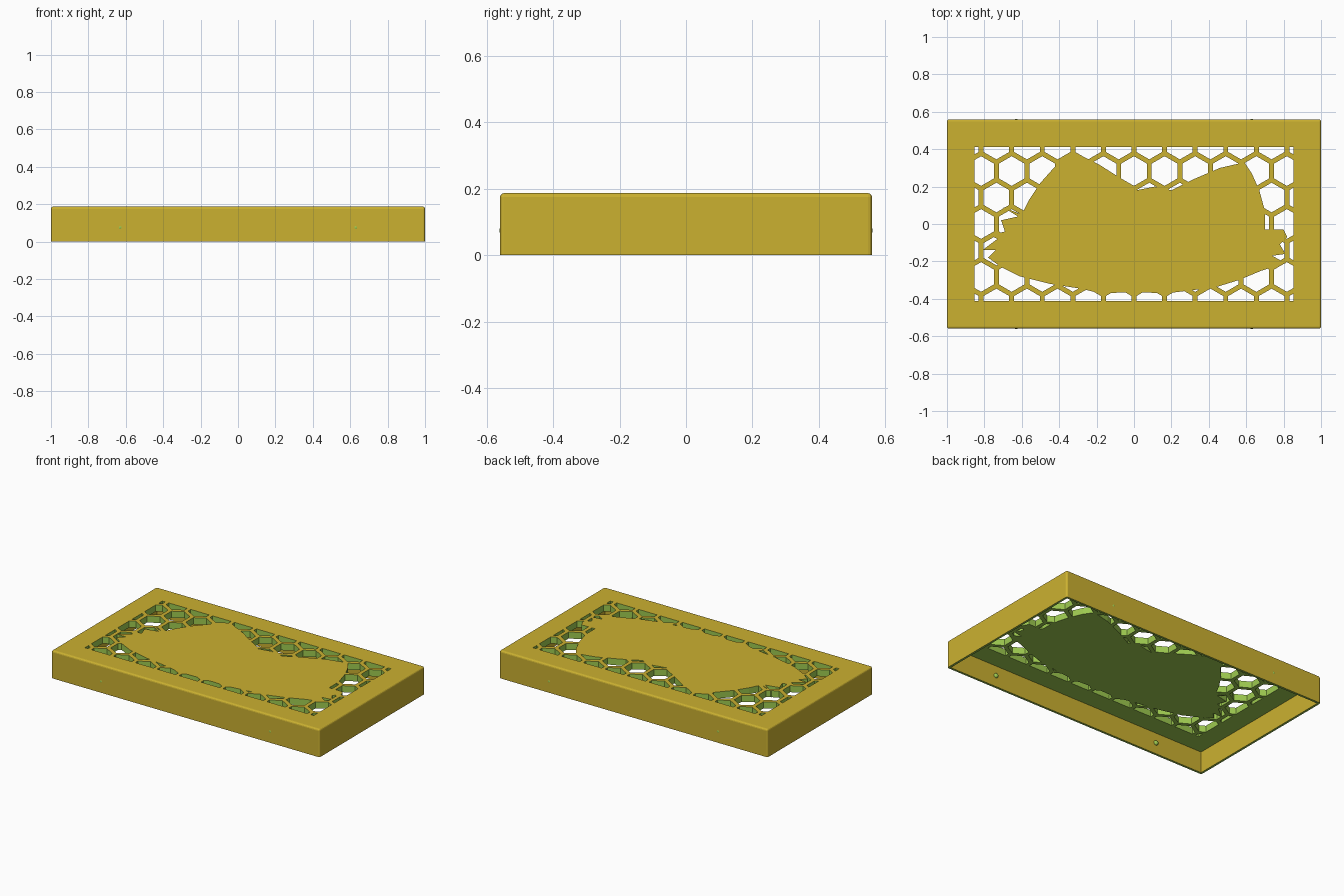
import bpy, bmesh, math

old = bpy.data.objects.get("Cube")
if old:
    bpy.data.objects.remove(old, do_unlink=True)

HALF_X, HALF_Y, HEIGHT = 1.0, 0.56, 0.187
WALL, CEILING = 0.015, 0.143
PITCH, BAR = 0.1635, 0.026
OPEN_X, OPEN_Y = 0.853, 0.412


def make_material(name, color):
    mat = bpy.data.materials.new(name)
    mat.use_nodes = True
    mat.diffuse_color = color
    mat.node_tree.nodes["Principled BSDF"].inputs["Base Color"].default_value = color
    return mat


yellow = make_material("mustard_yellow", (0.60, 0.44, 0.03, 1))
green = make_material("leaf_green", (0.34, 0.59, 0.08, 1))


def add_prism(bm, outline, low, high):
    """Upright prism over a flat outline."""
    face = bm.faces.new([bm.verts.new((x, y, low)) for x, y in outline])
    top = bmesh.ops.extrude_face_region(bm, geom=[face])
    verts = [v for v in top["geom"] if isinstance(v, bmesh.types.BMVert)]
    bmesh.ops.translate(bm, verts=verts, vec=(0, 0, high - low))


def make_object(name, bm):
    bmesh.ops.recalc_face_normals(bm, faces=bm.faces)
    mesh = bpy.data.meshes.new(name)
    bm.to_mesh(mesh)
    bm.free()
    obj = bpy.data.objects.new(name, mesh)
    bpy.context.collection.objects.link(obj)
    return obj


def prisms(name, outlines, low, high):
    bm = bmesh.new()
    for outline in outlines:
        add_prism(bm, outline, low, high)
    return make_object(name, bm)


def rectangle(x, y):
    return [(-x, -y), (x, -y), (x, y), (-x, y)]


def cut(target, tool, operation):
    """Apply a boolean and discard the tool."""
    mod = target.modifiers.new("cut", "BOOLEAN")
    mod.operation, mod.object, mod.solver = operation, tool, "EXACT"
    bpy.context.view_layer.update()
    evaluated = target.evaluated_get(bpy.context.evaluated_depsgraph_get())
    mesh = bpy.data.meshes.new_from_object(evaluated)
    target.modifiers.clear()
    target.data = mesh
    bpy.data.objects.remove(tool, do_unlink=True)


# Honeycomb openings, with pointed ends along y
radius = (PITCH - BAR) / math.sqrt(3)
hexagons = []
for row in range(-3, 4):
    for col in range(-6, 7):
        cx = (col + (row % 2) / 2) * PITCH
        cy = row * PITCH * math.sqrt(3) / 2
        hexagons.append([(cx + radius * math.sin(k * math.pi / 3),
                          cy + radius * math.cos(k * math.pi / 3)) for k in range(6)])
holes = prisms("honeycomb_holes", hexagons, CEILING - 0.05, HEIGHT + 0.05)
cut(holes, prisms("grille_window", [rectangle(OPEN_X, OPEN_Y)], 0, 1), "INTERSECT")

# Solid silhouette panel that fills the middle of the grille
panel = [(-.33, .39), (-.42, .31), (-.50, .22), (-.56, .13), (-.60, .05),
         (-.70, .09), (-.62, .04), (-.71, .02), (-.69, -.04), (-.77, -.06),
         (-.73, -.08), (-.81, -.14), (-.74, -.14), (-.78, -.18), (-.71, -.23),
         (-.61, -.28), (-.45, -.32), (-.29, -.345), (-.18, -.37), (0, -.365),
         (.18, -.37), (.30, -.355), (.43, -.34), (.56, -.30), (.68, -.25),
         (.81, -.21), (.74, -.17), (.81, -.16), (.78, -.11), (.82, -.07),
         (.80, -.03), (.70, -.03), (.70, .07), (.67, .18), (.63, .27),
         (.59, .33), (.46, .30), (.32, .24), (.20, .18), (.11, .20),
         (.01, .18), (-.08, .25), (-.19, .32), (-.27, .36)]
cut(holes, prisms("silhouette_panel", [panel], 0, 1), "DIFFERENCE")

# Cover: rounded box, hollow and open below
bm = bmesh.new()
add_prism(bm, rectangle(HALF_X, HALF_Y), 0, HEIGHT)
edges = [e for e in bm.edges if max(v.co.z for v in e.verts) > HEIGHT / 2]
bmesh.ops.bevel(bm, geom=edges, offset=0.012, segments=3, profile=0.5, affect="EDGES")
cover = make_object("cover", bm)
cavity = prisms("cavity", [rectangle(HALF_X - WALL, HALF_Y - WALL)], -0.1, CEILING)
cut(cover, cavity, "DIFFERENCE")
cut(cover, holes, "DIFFERENCE")

# Green on downward faces and hole walls, yellow elsewhere
cover.data.materials.clear()
cover.data.materials.append(yellow)
cover.data.materials.append(green)
for face in cover.data.polygons:
    c, n = face.center, face.normal
    hole_wall = abs(n.z) < 0.5 and abs(c.x) < 0.9 and abs(c.y) < 0.45
    face.material_index = 1 if n.z < -0.5 or hole_wall else 0

# Snap bumps on the long walls
for side, side_name in ((-1, "front"), (1, "back")):
    for end, end_name in ((-1, "right"), (1, "left")):
        bm = bmesh.new()
        bmesh.ops.create_uvsphere(bm, u_segments=16, v_segments=10, radius=0.016)
        bump = make_object(f"{side_name}_{end_name}_snap_bump", bm)
        bump.location = (end * 0.63, side * (HALF_Y - 0.014), 0.075)
        bump.data.materials.append(green)
